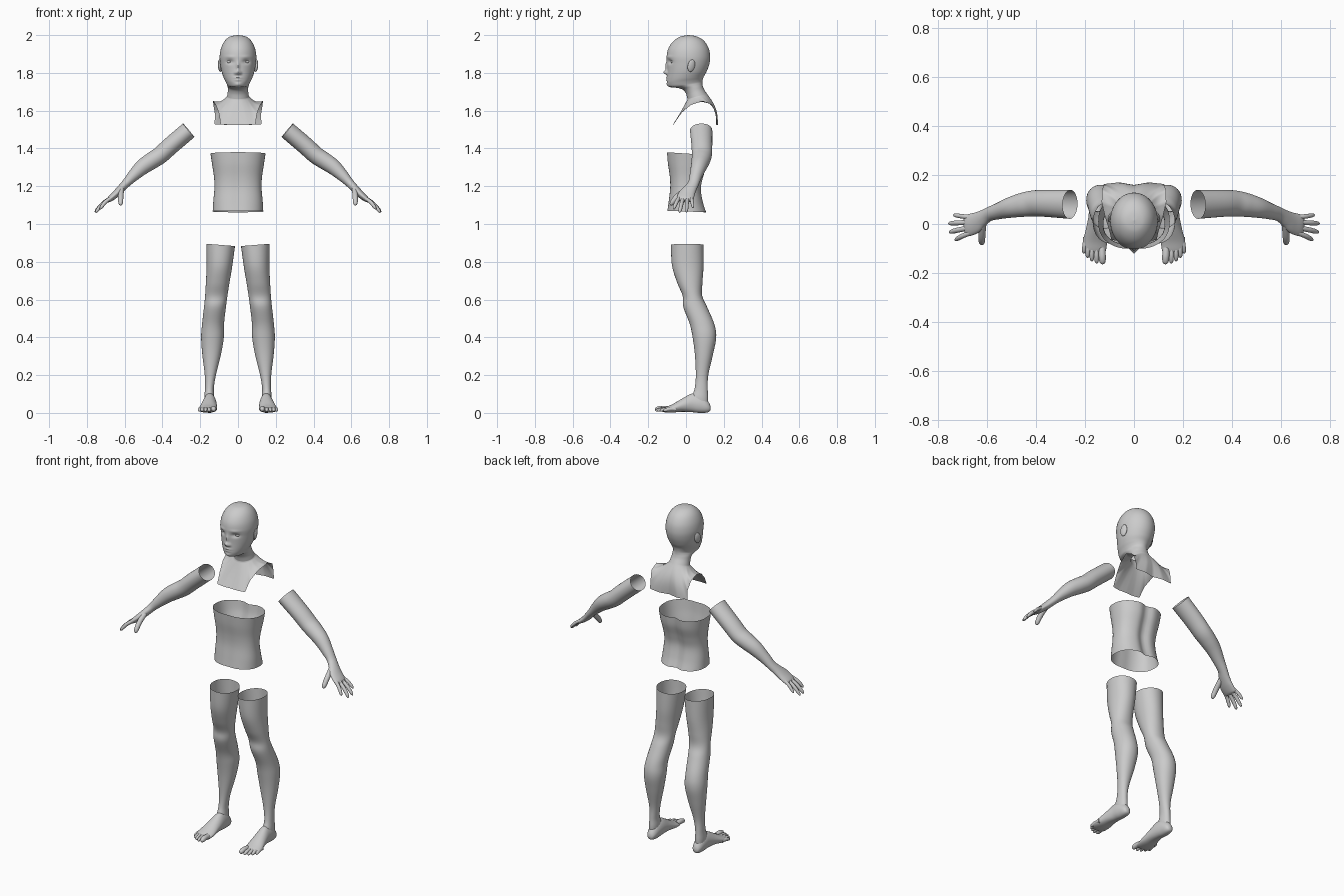
import bpy, bmesh, math
from mathutils import Vector

if "Cube" in bpy.data.objects:
    bpy.data.objects.remove(bpy.data.objects["Cube"])


def dense(rows, k):
    """Catmull-Rom interpolation of parameter rows, k steps per span."""
    out = []
    n = len(rows)
    for i in range(n - 1):
        p = [rows[max(0, min(n - 1, i + j))] for j in (-1, 0, 1, 2)]
        for s in range(k):
            t = s / k
            out.append([0.5 * (2 * b + (c - a) * t + (2 * a - 5 * b + 4 * c - d) * t * t
                               + (3 * b - a - 3 * c + d) * t ** 3) for a, b, c, d in zip(*p)])
    return out + [list(rows[-1])]


def loft(bm, rings, cap_start=False, cap_end=False):
    loops = [[bm.verts.new(p) for p in ring] for ring in rings]
    n = len(loops[0])
    for a, b in zip(loops, loops[1:]):
        for i in range(n):
            j = (i + 1) % n
            bm.faces.new((a[i], a[j], b[j], b[i]))
    if cap_start:
        bm.faces.new(loops[0][::-1])
    if cap_end:
        bm.faces.new(loops[-1])


def power(v, p):
    return math.copysign(abs(v) ** (2 / p), v)


def body_ring(x0, x1, yf, zf, yb, zb, n, p=2.0):
    """Cross-section spanning x0..x1, from front point to back point."""
    ring = []
    for i in range(n):
        a = 2 * math.pi * i / n
        c, s = power(math.cos(a), p), power(math.sin(a), p)
        ring.append(Vector(((x0 + x1) / 2 + s * (x1 - x0) / 2,
                            (yf + yb) / 2 + c * (yf - yb) / 2,
                            (zf + zb) / 2 + c * (zf - zb) / 2)))
    return ring


def limb(bm, rows, axis, n=24, k=5, cap_start=True):
    """Tube along rows of (x, y, z, thickness, width); width lies along axis."""
    rows = dense(rows, k)
    pts = [Vector(r[:3]) for r in rows]
    rings = []
    for i, r in enumerate(rows):
        t = (pts[min(i + 1, len(pts) - 1)] - pts[max(i - 1, 0)]).normalized()
        side = (Vector(axis) - t * t.dot(Vector(axis))).normalized()
        up = t.cross(side)
        rings.append([pts[i] + up * r[3] * math.cos(2 * math.pi * j / n)
                      + side * r[4] * math.sin(2 * math.pi * j / n) for j in range(n)])
    loft(bm, rings, cap_start, True)


def digit(bm, base, tip, r, axis, bend=(0, 0, 0)):
    """Rounded finger or toe."""
    a, b, o = Vector(base), Vector(tip), Vector(bend)
    rows = []
    for t, s in ((0, 1), (.3, .95), (.55, .95), (.8, .85), (.93, .62), (.985, .3), (1, .03)):
        rows.append((*(a.lerp(b, t) + o * math.sin(math.pi * t)), r * s, r * s))
    limb(bm, rows, axis, 14, 3)


def finish(bm, name, mirror=False):
    bmesh.ops.recalc_face_normals(bm, faces=bm.faces)
    me = bpy.data.meshes.new(name)
    bm.to_mesh(me)
    bm.free()
    ob = bpy.data.objects.new(name, me)
    bpy.context.collection.objects.link(ob)
    if mirror:
        ob.modifiers.new("Mirror", 'MIRROR')
    bpy.ops.object.select_all(action='DESELECT')
    ob.select_set(True)
    bpy.context.view_layer.objects.active = ob
    bpy.ops.object.shade_smooth_by_angle(angle=math.radians(50))
    return ob


# Head, neck and open shoulder piece: front y,z / back y,z / half width
N = 128
head_rows = [(.014, 2.0, .016, 2.0, .001), (-.03, 1.992, .057, 1.993, .042),
             (-.068, 1.967, .095, 1.97, .071), (-.093, 1.93, .12, 1.93, .09),
             (-.102, 1.89, .128, 1.885, .097), (-.1, 1.85, .123, 1.845, .094),
             (-.099, 1.81, .108, 1.805, .087), (-.1, 1.77, .094, 1.78, .076),
             (-.099, 1.745, .089, 1.765, .066), (-.088, 1.726, .087, 1.753, .059),
             (-.055, 1.722, .087, 1.742, .056), (-.018, 1.712, .089, 1.73, .054),
             (0, 1.69, .096, 1.712, .054), (.008, 1.66, .112, 1.688, .058)]
bumps = [(0, 1.803, .012, .011, .020), (0, 1.835, .009, .025, .010),   # nose
         (.014, 1.799, .007, .007, .006), (-.014, 1.799, .007, .007, .006),
         (0, 1.774, .019, .005, .006), (0, 1.762, .016, .005, .005),   # lips
         (0, 1.738, .018, .01, .005),                                  # chin
         (.043, 1.859, .018, .011, -.011), (-.043, 1.859, .018, .011, -.011),
         (.043, 1.885, .025, .007, .003), (-.043, 1.885, .025, .007, .003)]
rings = []
for yf, zf, yb, zb, w in dense(head_rows, 8):
    ring = body_ring(-w, w, yf, zf, yb, zb, N)
    for v in ring:
        if v.y < -.03:
            v.y -= sum(a * math.exp(-((v.x - x) / sx) ** 2 - ((v.z - z) / sz) ** 2)
                       for x, z, sx, sz, a in bumps)
    rings.append(ring)

# Cut edge of the shoulder piece, centre front to centre back
edge = [(0, -.068, 1.525), (.05, -.07, 1.525), (.092, -.065, 1.527), (.1, -.03, 1.583),
        (.117, .025, 1.63), (.132, .09, 1.652), (.13, .14, 1.63), (.122, .16, 1.58),
        (.124, .163, 1.527), (.06, .17, 1.525), (0, .158, 1.525)]
neck = rings[-1]
border = []
for i in range(N):
    h = min(i, N - i) / (N / 2) * 10
    j = min(int(h), 9)
    p = Vector(edge[j]).lerp(Vector(edge[j + 1]), h - j)
    if i > N / 2:
        p.x = -p.x
    border.append(p)
for s in range(1, 15):
    t = s / 14
    ring = []
    for i, (a, b) in enumerate(zip(neck, border)):
        c = math.cos(2 * math.pi * i / N)
        bulge = math.sin(math.pi * t)
        p = a.lerp(b, t)
        p.z += bulge * (-.014 * (1 - abs(c)) + .008 * abs(c))
        p.y += bulge * (.018 * max(0, -c) + .006 * max(0, c))
        ring.append(p)
    rings.append(ring)
bm = bmesh.new()
loft(bm, rings, cap_start=True)
finish(bm, "head_and_shoulders")

# Eyes and ears
for name, loc, scale, rot in (("eye", (.043, -.064, 1.859), (.019, .017, .011), (0, 0, 0)),
                              ("ear", (.096, .028, 1.838), (.009, .02, .033), (-.2, .12, .35))):
    for s in (-1, 1):
        bpy.ops.mesh.primitive_uv_sphere_add(segments=24, ring_count=16, radius=1,
                                             location=(s * loc[0], loc[1], loc[2]),
                                             rotation=(rot[0], s * rot[1], s * rot[2]))
        bpy.context.object.name = name
        bpy.context.object.scale = scale
        bpy.ops.object.shade_smooth()

# Torso: open tube with a spine groove
torso_rows = [(-.103, 1.38, .122, 1.365, .146), (-.098, 1.32, .115, 1.31, .137),
              (-.088, 1.25, .095, 1.245, .127), (-.086, 1.19, .084, 1.185, .125),
              (-.094, 1.12, .095, 1.115, .131), (-.101, 1.07, .112, 1.062, .134)]
rings = []
for yf, zf, yb, zb, w in dense(torso_rows, 6):
    ring = body_ring(-w, w, yf, zf, yb, zb, 72, 2.35)
    for v in ring:
        groove = math.exp(-(v.x / .03) ** 2)
        v.y += -.018 * groove if v.y > .03 else (.003 * groove if v.y < -.03 else 0)
    rings.append(ring)
bm = bmesh.new()
loft(bm, rings)
finish(bm, "torso")

# Arms with palms and fingers
bm = bmesh.new()
limb(bm, [(.261, .08, 1.496, .047, .059), (.356, .084, 1.415, .047, .055),
          (.41, .084, 1.366, .046, .053), (.455, .078, 1.336, .045, .049),
          (.505, .067, 1.302, .041, .042), (.555, .052, 1.255, .031, .033),
          (.592, .04, 1.216, .023, .029), (.62, .022, 1.186, .021, .034),
          (.648, .004, 1.158, .019, .043), (.678, -.006, 1.132, .015, .044),
          (.69, -.008, 1.121, .008, .038)], (0, 1, 0), 40, 6, cap_start=False)
for base, tip, r in (((.668, -.036, 1.14), (.73, -.066, 1.078), .0105),
                     ((.675, -.016, 1.135), (.754, -.034, 1.06), .011),
                     ((.675, .007, 1.135), (.757, .002, 1.062), .0105),
                     ((.665, .027, 1.142), (.737, .037, 1.085), .0095)):
    digit(bm, base, tip, r, (0, 1, 0), (.005, 0, .005))
digit(bm, (.617, .0, 1.183), (.621, -.082, 1.099), .015, (1, 0, 0), (.002, -.01, 0))
finish(bm, "arms", True)

# Legs: z, inner x, outer x, front y, back y
leg_rows = [(.889, .016, .168, -.08, .093), (.78, .03, .166, -.074, .093),
            (.69, .045, .17, -.047, .087), (.62, .056, .174, -.018, .086),
            (.56, .064, .18, -.014, .112), (.47, .074, .19, .02, .15),
            (.4, .075, .195, .035, .16), (.31, .09, .189, .047, .143),
            (.2, .117, .176, .052, .118), (.13, .128, .175, .046, .115),
            (.08, .126, .178, .03, .117), (.04, .13, .175, .04, .115)]
bm = bmesh.new()
rings = []
for z, xi, xo, yf, yb in dense(leg_rows, 6):
    ring = body_ring(xi, xo, yf, z, yb, z, 48, 2.1)
    for v in ring:
        v.z += .08 * (v.x - .09) * max(0, (z - .78) / .11)
    rings.append(ring)
loft(bm, rings)

# Feet: y, centre x, half width, bottom z, top z
foot_rows = [(.131, .15, .003, .022, .03), (.125, .15, .018, .008, .048),
             (.105, .15, .028, .001, .075), (.07, .15, .033, 0, .1),
             (.03, .15, .036, .004, .102), (-.02, .154, .042, .006, .076),
             (-.07, .159, .049, .002, .047), (-.105, .161, .047, .002, .032),
             (-.125, .158, .036, .006, .022)]
rings = []
for y, xc, w, z0, z1 in dense(foot_rows, 5):
    ring = []
    for i in range(36):
        a = 2 * math.pi * i / 36
        c, s = power(math.cos(a), 2.3), math.sin(a)
        taper = 1 - .25 * max(0, s)
        ring.append((xc + w * c * taper, y, (z0 + z1) / 2 + power(s, 2.3) * (z1 - z0) / 2))
    rings.append(ring)
loft(bm, rings, True, True)
for x0, x1, tip, r in ((.131, .128, -.164, .0155), (.154, .152, -.161, .0105),
                       (.171, .172, -.152, .0105), (.185, .19, -.138, .0105),
                       (.197, .205, -.12, .0105)):
    digit(bm, (x0, tip + .065, .02), (x1, tip, r), r, (1, 0, 0), (0, 0, .005))
finish(bm, "legs", True)
